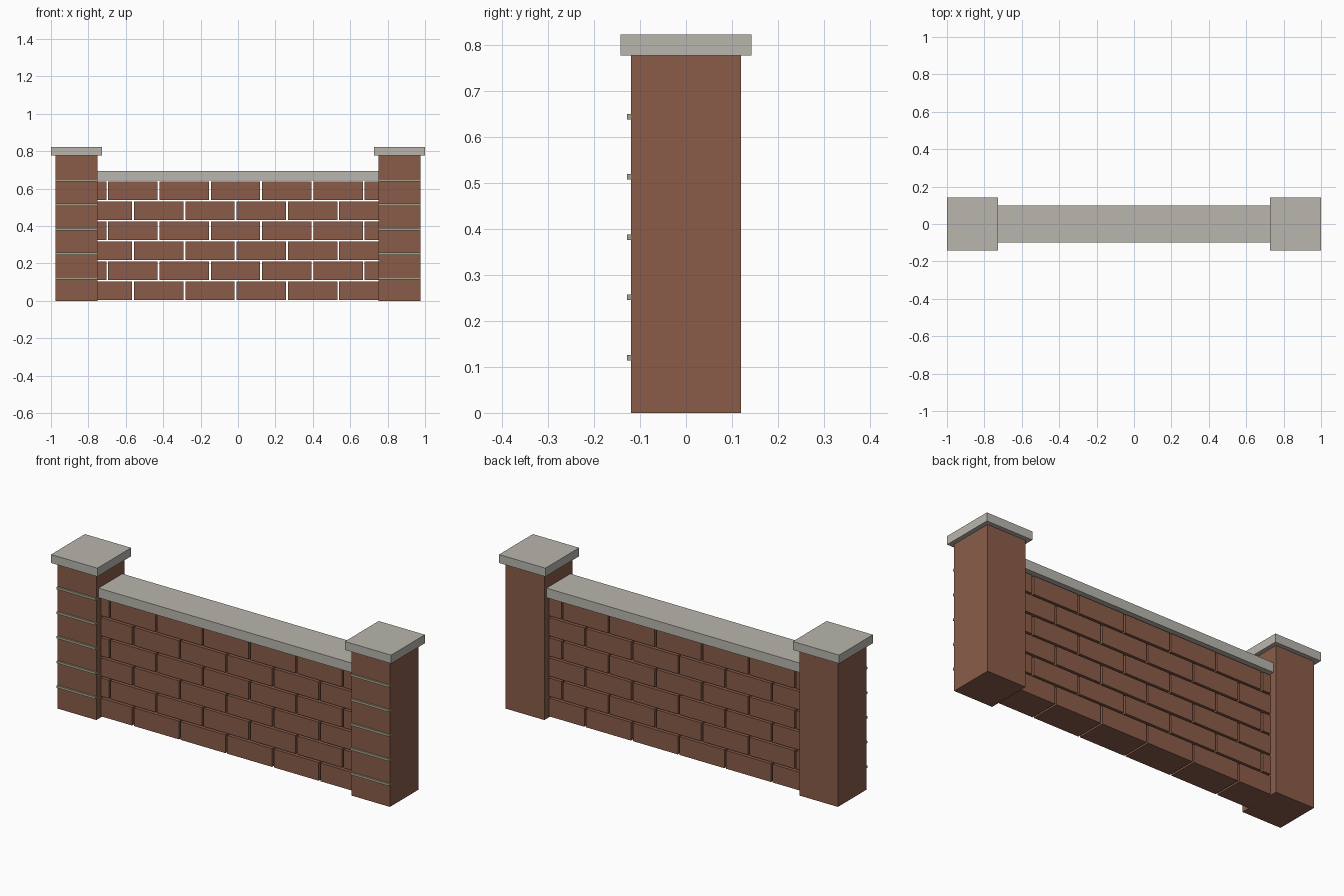
import bpy

if "Cube" in bpy.data.objects:
    bpy.data.objects.remove(bpy.data.objects["Cube"], do_unlink=True)


def material(name, color):
    m = bpy.data.materials.new(name)
    m.use_nodes = True
    m.diffuse_color = (*color, 1)
    m.node_tree.nodes["Principled BSDF"].inputs["Base Color"].default_value = (*color, 1)
    return m


brick_red = material("brick red", (0.255, 0.108, 0.068))
stone_grey = material("stone grey", (0.485, 0.468, 0.42))
mortar_beige = material("mortar beige", (0.40, 0.37, 0.26))


def box(name, x, y, z, mat):
    """Box from (min, max) ranges along each axis."""
    bpy.ops.mesh.primitive_cube_add(size=1, location=[(a + b) / 2 for a, b in (x, y, z)])
    ob = bpy.context.object
    ob.name = name
    ob.scale = [b - a for a, b in (x, y, z)]
    bpy.ops.object.transform_apply(location=False, rotation=False, scale=True)
    ob.data.materials.append(mat)
    return ob


INNER, OUTER = 0.75, 0.977
CAP_BASE = 0.777

# Pillars with capstones and raised mortar strips on the front
for side, s in (("left", 1), ("right", -1)):
    span = sorted((s * INNER, s * OUTER))
    box(side + "_pillar", span, (-0.119, 0.119), (0, CAP_BASE), brick_red)
    box(side + "_pillar_cap", sorted((s * 0.728, s)), (-0.142, 0.142),
        (CAP_BASE, 0.822), stone_grey)
    for i in range(5):
        z = 0.12 + i * 0.131
        box(f"{side}_mortar_strip_{i + 1}", span, (-0.128, -0.116),
            (z - 0.006, z + 0.006), mortar_beige)

# Coping along the top of the wall
box("wall_coping", (-INNER, INNER), (-0.1, 0.1), (0.643, 0.694), stone_grey)

# Running-bond bricks with open joints, trimmed at the pillars
PITCH, COURSE, JOINT = 0.2742, 0.107, 0.01
for row in range(6):
    z = 0.005 + row * COURSE
    first_joint = -0.561 if row % 2 == 0 else -0.699
    for col in range(7):
        end = first_joint + col * PITCH
        x0 = max(end - PITCH + JOINT / 2, -INNER)
        x1 = min(end - JOINT / 2, INNER)
        if x1 - x0 > 0.01:
            box(f"brick_{row + 1}_{col + 1}", (x0, x1), (-0.08, 0.08),
                (z, z + COURSE - JOINT), brick_red)
